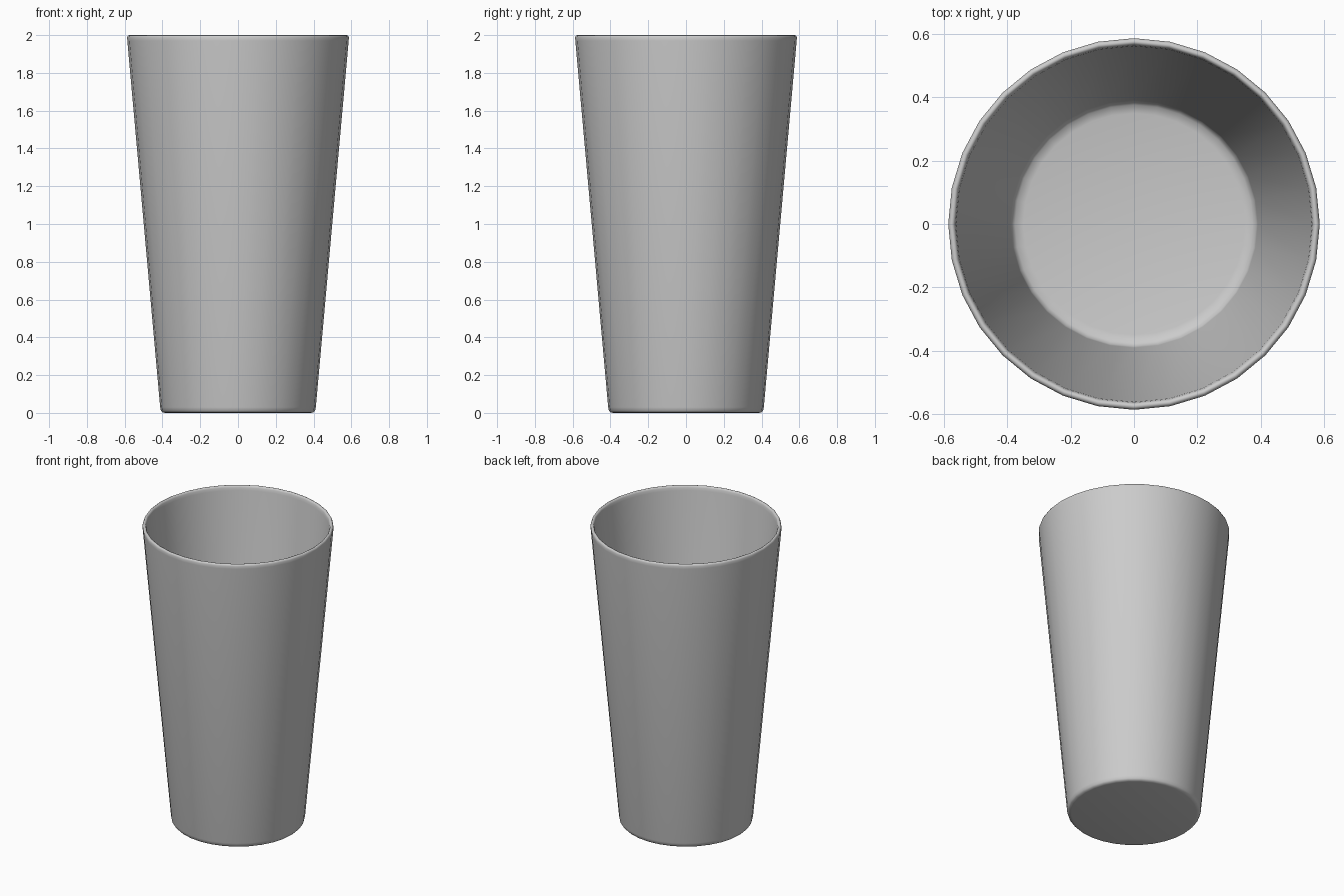
import bpy, bmesh, math

if "Cube" in bpy.data.objects:
    bpy.data.objects.remove(bpy.data.objects["Cube"])

SIDES = 32

# Cup profile (radius, height): underside, outer wall, rounded rim, inner wall, floor
profile = [
    (0, 0), (0.385, 0), (0.40, 0.003), (0.408, 0.012), (0.412, 0.03),
    (0.586, 1.97), (0.587, 1.988), (0.583, 1.997), (0.576, 2.0),
    (0.569, 1.997), (0.565, 1.988), (0.562, 1.97),
    (0.391, 0.065), (0.387, 0.048), (0.376, 0.036), (0.35, 0.03), (0, 0.03),
]

# Revolve the profile around z
bm = bmesh.new()
verts = [bm.verts.new((r, 0, z)) for r, z in profile]
edges = [bm.edges.new(pair) for pair in zip(verts, verts[1:])]
bmesh.ops.spin(bm, geom=verts + edges, cent=(0, 0, 0), axis=(0, 0, 1),
               angle=math.tau, steps=SIDES, use_duplicate=False)
bmesh.ops.remove_doubles(bm, verts=bm.verts, dist=0.0005)
bmesh.ops.recalc_face_normals(bm, faces=bm.faces)
for f in bm.faces:
    f.smooth = True

mesh = bpy.data.meshes.new("tumbler_cup")
bm.to_mesh(mesh)
bm.free()
cup = bpy.data.objects.new("tumbler_cup", mesh)
bpy.context.collection.objects.link(cup)
